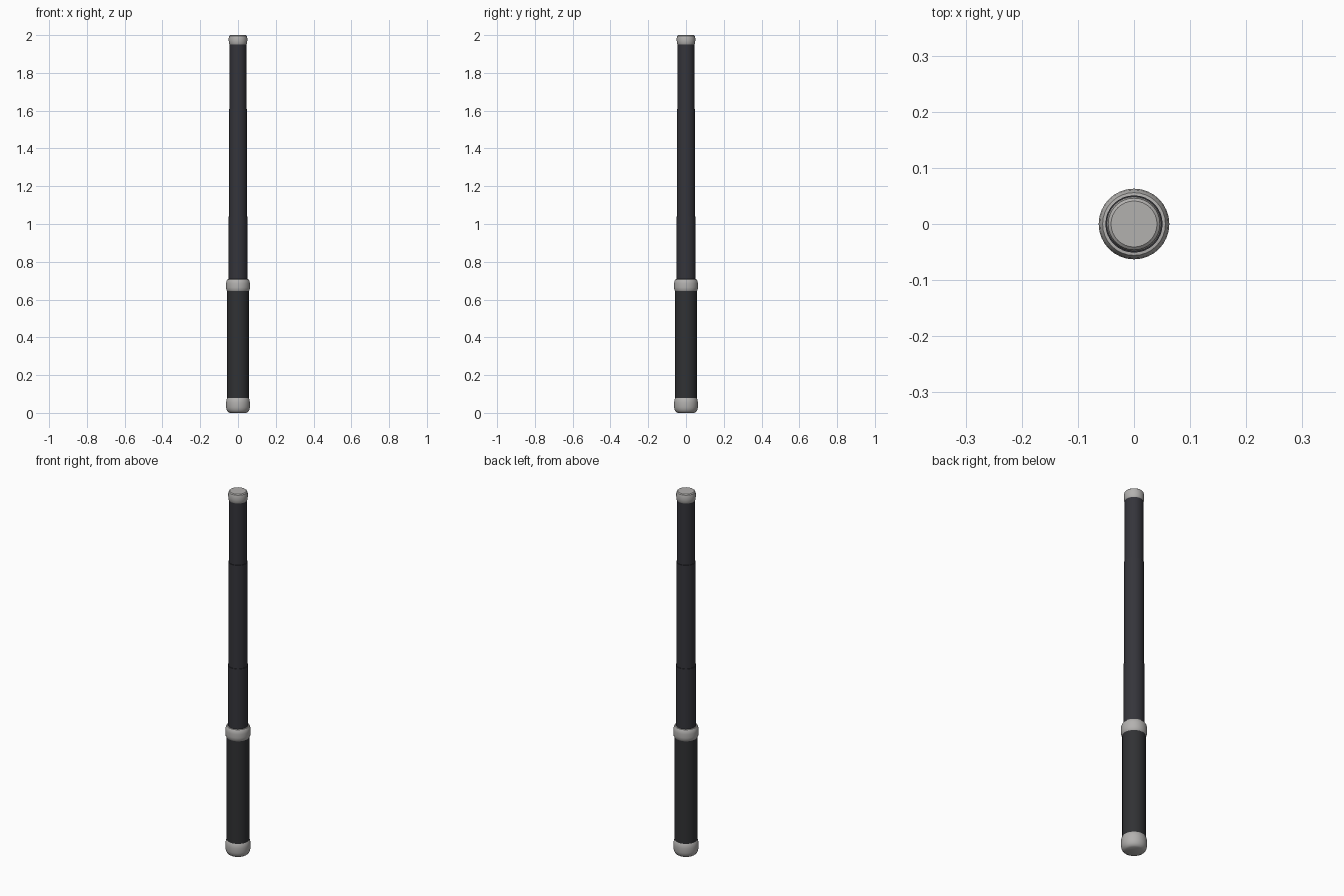
import bpy, bmesh, math

cube = bpy.data.objects.get("Cube")
if cube:
    bpy.data.objects.remove(cube)


def material(name, rgb):
    m = bpy.data.materials.new(name)
    m.use_nodes = True
    m.diffuse_color = (*rgb, 1)
    m.node_tree.nodes["Principled BSDF"].inputs["Base Color"].default_value = (*rgb, 1)
    return m


metal = material("light grey metal", (0.45, 0.44, 0.43))
steel = material("dark blue grey steel", (0.035, 0.035, 0.043))
rubber = material("black rubber", (0.03, 0.031, 0.034))


def lathe(name, profile, mat, sides=32):
    """Spin a (radius, height) profile around z and close both ends."""
    bm = bmesh.new()
    rings = []
    for r, z in profile:
        rings.append([bm.verts.new((r * math.cos(a), r * math.sin(a), z))
                      for a in (math.tau * i / sides for i in range(sides))])
    for low, high in zip(rings, rings[1:]):
        for i in range(sides):
            j = (i + 1) % sides
            bm.faces.new((low[i], low[j], high[j], high[i]))
    bm.faces.new(rings[0][::-1])
    bm.faces.new(rings[-1])
    mesh = bpy.data.meshes.new(name)
    bm.to_mesh(mesh)
    bm.free()
    mesh.materials.append(mat)
    ob = bpy.data.objects.new(name, mesh)
    bpy.context.collection.objects.link(ob)
    bpy.ops.object.select_all(action="DESELECT")
    ob.select_set(True)
    bpy.context.view_layer.objects.active = ob
    bpy.ops.object.shade_smooth_by_angle(angle=math.radians(35))
    return ob


# Rounded end knob
lathe("pommel", [(0.044, 0), (0.052, 0.005), (0.059, 0.014), (0.063, 0.03),
                 (0.063, 0.055), (0.061, 0.07), (0.057, 0.078)], metal)

# Grip sleeve
lathe("grip", [(0.057, 0.075), (0.057, 0.65)], rubber)

# Collar between grip and shaft
lathe("collar", [(0.057, 0.644), (0.062, 0.652), (0.063, 0.665), (0.063, 0.685),
                 (0.061, 0.698), (0.056, 0.707), (0.05, 0.708)], metal)

# Telescoping shaft, each section slimmer than the one below
for label, r, bottom, top in (("lower", 0.051, 0.70, 1.04),
                              ("middle", 0.048, 1.03, 1.61),
                              ("upper", 0.045, 1.60, 1.96)):
    lathe(label + "_shaft", [(r, bottom), (r, top)], steel)

# Tip cap
lathe("tip_cap", [(0.045, 1.95), (0.048, 1.956), (0.049, 1.97),
                  (0.049, 1.985), (0.046, 1.996), (0.041, 2.0)], metal)
